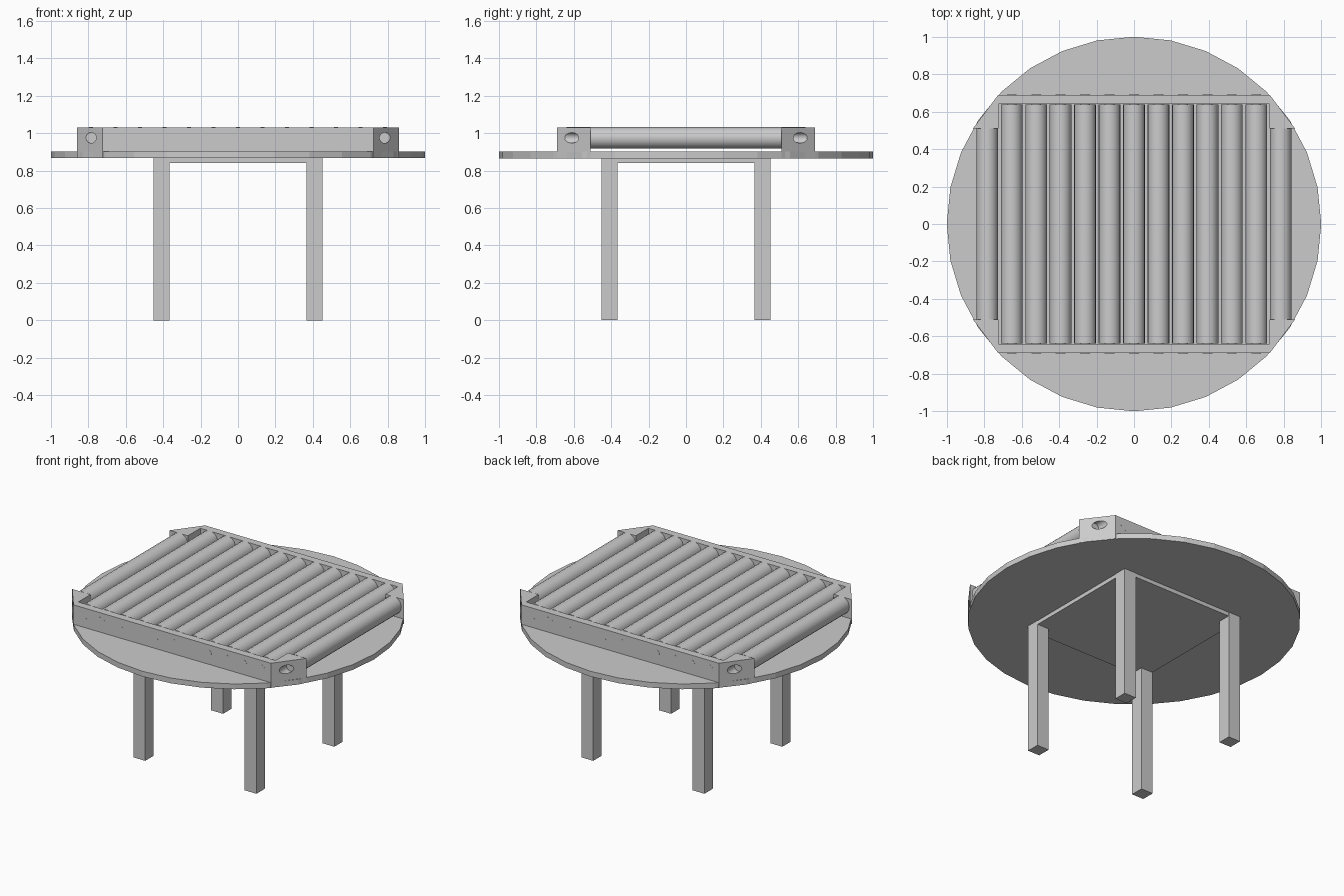
import bpy, bmesh, math

if "Cube" in bpy.data.objects:
    bpy.data.objects.remove(bpy.data.objects["Cube"])

grey = bpy.data.materials.new("light grey")
grey.diffuse_color = (0.6, 0.6, 0.6, 1)
grey.use_nodes = True
grey.node_tree.nodes["Principled BSDF"].inputs["Base Color"].default_value = grey.diffuse_color


def finish(o, name):
    o.name = name
    o.data.materials.clear()
    o.data.materials.append(grey)
    return o


def box(name, x0, x1, y0, y1, z0, z1):
    bpy.ops.mesh.primitive_cube_add(size=1, location=((x0 + x1) / 2, (y0 + y1) / 2, (z0 + z1) / 2))
    o = bpy.context.object
    o.scale = (x1 - x0, y1 - y0, z1 - z0)
    bpy.ops.object.transform_apply(location=False, rotation=False)
    return finish(o, name)


def rod(name, x, y0, y1, z, r, n=20):
    bpy.ops.mesh.primitive_cylinder_add(vertices=n, radius=r, depth=y1 - y0,
                                        location=(x, (y0 + y1) / 2, z), rotation=(math.pi / 2, 0, 0))
    bpy.ops.object.shade_smooth_by_angle(angle=math.radians(35))
    return finish(bpy.context.object, name)


def prism(name, pts, z0, z1):
    bm = bmesh.new()
    f = bm.faces.new([bm.verts.new((x, y, z0)) for x, y in pts])
    ext = bmesh.ops.extrude_face_region(bm, geom=[f])["geom"]
    for v in ext:
        if isinstance(v, bmesh.types.BMVert):
            v.co.z = z1
    bmesh.ops.recalc_face_normals(bm, faces=bm.faces)
    me = bpy.data.meshes.new(name)
    bm.to_mesh(me)
    bm.free()
    o = bpy.data.objects.new(name, me)
    bpy.context.collection.objects.link(o)
    return finish(o, name)


# Round table top, under plate and four legs
bpy.ops.mesh.primitive_cylinder_add(vertices=32, radius=1, depth=0.035, location=(0, 0, 0.8835))
finish(bpy.context.object, "table_top")
box("under_plate", -0.45, 0.45, -0.45, 0.45, 0.84, 0.868)
for sx in (-1, 1):
    for sy in (-1, 1):
        xs, ys = sorted((sx * 0.365, sx * 0.452)), sorted((sy * 0.365, sy * 0.452))
        box("leg", *xs, *ys, 0, 0.867)

Z, STEP = 0.975, 0.1307

# Roller frame: one rail with chamfered end blocks per side, holes cut in the chamfers
half = [(0.725, 0.69), (0.86, 0.51), (0.725, 0.51), (0.725, 0.64)]
for sy, side in ((-1, "front"), (1, "back")):
    pts = [(x, sy * y) for x, y in half] + [(-x, sy * y) for x, y in reversed(half)]
    rail = prism(side + "_rail", pts, 0.867, 1.03)
    for sx in (-1, 1):
        y0, y1 = sorted((sy * 0.57, sy * 0.75))
        cutter = rod("hole_cutter", sx * 6 * STEP, y0, y1, Z, 0.028)
        cutter.hide_render = True
        cutter.hide_set(True)
        m = rail.modifiers.new("axle_hole", "BOOLEAN")
        m.operation, m.solver, m.object = "DIFFERENCE", "EXACT", cutter

# Rollers, with axle ends flush in the rails; the outer two are shorter
for i in range(-6, 7):
    outer = abs(i) == 6
    e = 0.511 if outer else 0.638
    rod("roller", i * STEP, -e, e, Z, 0.058)
    if not outer:
        rod("axle", i * STEP, -0.6905, 0.6905, Z, 0.026)
